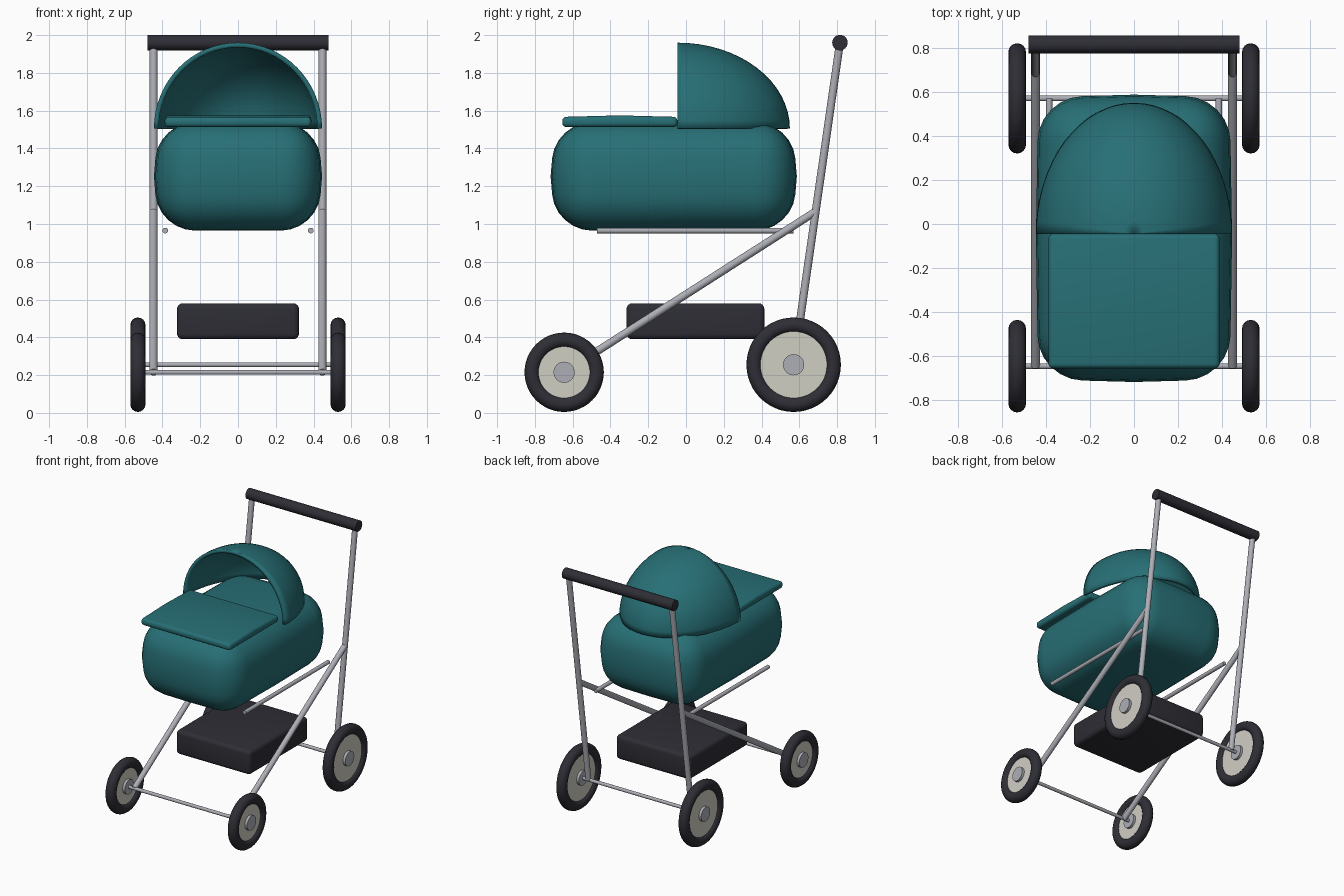
import bpy, bmesh, math
from mathutils import Vector, Matrix

if "Cube" in bpy.data.objects:
    bpy.data.objects.remove(bpy.data.objects["Cube"])


def material(name, rgb):
    m = bpy.data.materials.new(name)
    m.use_nodes = True
    m.diffuse_color = (*rgb, 1)
    m.node_tree.nodes["Principled BSDF"].inputs["Base Color"].default_value = (*rgb, 1)
    return m


TEAL = material("teal fabric", (0.02, 0.16, 0.18))
BLACK = material("charcoal rubber", (0.027, 0.027, 0.036))
METAL = material("brushed metal", (0.42, 0.43, 0.47))
CREAM = material("cream wheel disc", (0.63, 0.62, 0.55))


def finish(bm, name, mat, angle=40):
    mesh = bpy.data.meshes.new(name)
    bmesh.ops.recalc_face_normals(bm, faces=bm.faces)
    bm.to_mesh(mesh)
    bm.free()
    ob = bpy.data.objects.new(name, mesh)
    bpy.context.collection.objects.link(ob)
    mesh.materials.append(mat)
    bpy.ops.object.select_all(action="DESELECT")
    ob.select_set(True)
    bpy.context.view_layer.objects.active = ob
    bpy.ops.object.shade_smooth_by_angle(angle=math.radians(angle))
    return ob


def rod(name, a, b, radius, mat, sides=24):
    a, b = Vector(a), Vector(b)
    turn = (b - a).to_track_quat("Z", "Y").to_matrix().to_4x4()
    bm = bmesh.new()
    bmesh.ops.create_cone(bm, cap_ends=True, segments=sides, radius1=radius, radius2=radius,
                          depth=(b - a).length, matrix=Matrix.Translation((a + b) / 2) @ turn)
    return finish(bm, name, mat)


def rounded_box(name, center, half, radius, mat, segments=4, bulge=None):
    """Bevelled box, optionally split at its middle planes and swollen there."""
    bm = bmesh.new()
    bmesh.ops.create_cube(bm, size=2)
    bmesh.ops.scale(bm, vec=half, verts=bm.verts)
    bmesh.ops.bevel(bm, geom=bm.edges[:], offset=radius, segments=segments,
                    profile=0.5, affect="EDGES")
    if bulge:
        for axis in Matrix.Identity(3):
            bmesh.ops.bisect_plane(bm, geom=bm.verts[:] + bm.edges[:] + bm.faces[:],
                                   plane_co=(0, 0, 0), plane_no=axis)
        for v in bm.verts:
            v.co = bulge(v.co, [1 - abs(c) / h for c, h in zip(v.co, half)])
    bmesh.ops.translate(bm, vec=center, verts=bm.verts)
    return finish(bm, name, mat)


def tire(name, center, major, minor):
    bm = bmesh.new()
    start = Vector((0, 0, major))
    ring = [bm.verts.new(start + minor * Vector((math.cos(t), 0, math.sin(t))))
            for t in (i * math.tau / 16 for i in range(16))]
    edges = [bm.edges.new((ring[i - 1], ring[i])) for i in range(16)]
    bmesh.ops.spin(bm, geom=ring + edges, cent=(0, 0, 0), axis=(1, 0, 0),
                   angle=math.tau, steps=48)
    bmesh.ops.remove_doubles(bm, verts=bm.verts, dist=0.0005)
    bmesh.ops.translate(bm, vec=center, verts=bm.verts)
    return finish(bm, name, BLACK, 60)


# Bassinet body, widest around its waist
def swell(p, t):
    return Vector((p.x * (1 + 0.055 * t[2] + 0.025 * t[1]),
                   p.y * (1 + 0.04 * t[2] + 0.02 * t[0]), p.z))


rounded_box("bassinet", (0, -0.065, 1.252), (0.412, 0.615, 0.287), 0.19, TEAL, 6, swell)

# Cover with a slight crown along its length
rounded_box("cover", (0, -0.35, 1.54), (0.388, 0.305, 0.027), 0.022, TEAL, 4,
            lambda p, t: Vector((p.x, p.y, p.z + (0.008 * t[1] if p.z > 0 else 0))))

# Hood: quarter ellipsoid shell, open in front and below
bm = bmesh.new()
bmesh.ops.create_uvsphere(bm, u_segments=64, v_segments=32, radius=1)
for normal in ((0, -1, 0), (0, 0, -1)):
    bmesh.ops.bisect_plane(bm, geom=bm.verts[:] + bm.edges[:] + bm.faces[:], dist=0.0001,
                           plane_co=(0, 0, 0), plane_no=normal, clear_outer=True)
bmesh.ops.scale(bm, vec=(0.445, 0.595, 0.455), verts=bm.verts)
bmesh.ops.translate(bm, vec=(0, -0.045, 1.505), verts=bm.verts)
hood = finish(bm, "hood", TEAL)
shell = hood.modifiers.new("shell", "SOLIDIFY")
shell.thickness = 0.025
shell.offset = -1

# Storage basket
rounded_box("storage_basket", (0, 0.05, 0.485), (0.323, 0.365, 0.095), 0.03, BLACK)

# Frame
REAR, FRONT = (0.57, 0.255), (-0.645, 0.215)
GRIP = (0.815, 1.96)
for side, s in (("left", 1), ("right", -1)):
    x = 0.447 * s
    rod(side + "_handle_post", (x, *REAR), (x, *GRIP), 0.021, METAL)
    rod(side + "_front_leg", (x, *FRONT), (x, 0.685, 1.065), 0.021, METAL)
    rod(side + "_bassinet_rail", (0.385 * s, -0.47, 0.965), (0.385 * s, 0.57, 0.965),
        0.015, METAL)
rod("handle_grip", (-0.478, *GRIP), (0.478, *GRIP), 0.041, BLACK, 32)

# Axles and wheels
for end, hub, major in (("front", FRONT, 0.17), ("rear", REAR, 0.21)):
    rod(end + "_axle", (-0.53, *hub), (0.53, *hub), 0.013, METAL)
    for side, s in (("left", 1), ("right", -1)):
        name = f"{end}_{side}_"
        x = 0.53 * s
        tire(name + "tire", (x, *hub), major, 0.04)
        rod(name + "disc", (x - 0.02, *hub), (x + 0.02, *hub), major - 0.02, CREAM, 48)
        rod(name + "hub_cap", (x - 0.04, *hub), (x + 0.04, *hub), 0.056, METAL, 32)
